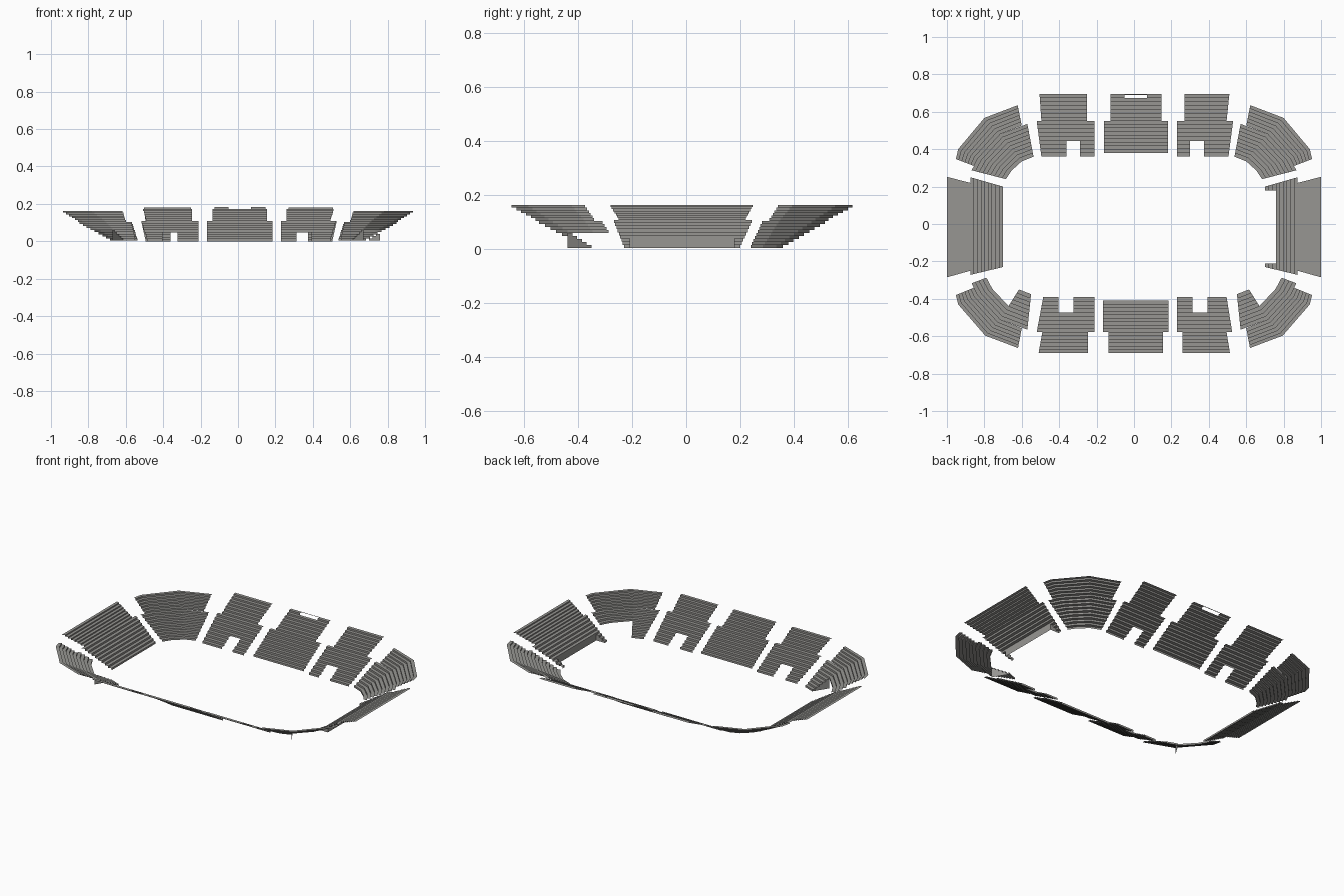
import bpy, bmesh
from mathutils import Vector

if "Cube" in bpy.data.objects:
    bpy.data.objects.remove(bpy.data.objects["Cube"])

grey = bpy.data.materials.new("concrete grey")
grey.diffuse_color = (0.31, 0.305, 0.29, 1)
grey.use_nodes = True
grey.node_tree.nodes["Principled BSDF"].inputs["Base Color"].default_value = grey.diffuse_color


def make_object(name, quads):
    """Sheet object from a list of four-corner faces."""
    bm = bmesh.new()
    for q in quads:
        bm.faces.new([bm.verts.new(p) for p in q])
    bmesh.ops.remove_doubles(bm, verts=bm.verts, dist=1e-5)
    mesh = bpy.data.meshes.new(name)
    bm.to_mesh(mesh)
    bm.free()
    mesh.materials.append(grey)
    ob = bpy.data.objects.new(name, mesh)
    bpy.context.collection.objects.link(ob)


def tier(inner, outer, rows, z0, z1, skip=lambda r, c: False):
    """Stepped rows (riser + tread) between an inner and an outer plan line."""
    def pt(c, r, k):
        a, b = Vector(inner[c]), Vector(outer[c])
        p = a.lerp(b, r / rows)
        return (p.x, p.y, z0 + (z1 - z0) * k / rows)
    quads = []
    for r in range(rows):
        for c in range(len(inner) - 1):
            if skip(r, c):
                continue
            d = c + 1
            quads.append([pt(c, r, r), pt(d, r, r), pt(d, r, r + 1), pt(c, r, r + 1)])
            quads.append([pt(c, r, r + 1), pt(d, r, r + 1), pt(d, r + 1, r + 1), pt(c, r + 1, r + 1)])
    return quads


def side_wall(a, b, rows, z0, z1):
    """Stepped wall that closes the side of a block of rows."""
    a, b = Vector(a), Vector(b)
    quads = []
    for r in range(rows):
        p, q = a.lerp(b, r / rows), a.lerp(b, (r + 1) / rows)
        z = z0 + (z1 - z0) * (r + 1) / rows
        quads.append([(p.x, p.y, z0), (q.x, q.y, z0), (q.x, q.y, z), (p.x, p.y, z)])
    return quads


def row(xs, y):
    return [(x, y) for x in xs]


def column(ys, x):
    return [(x, y) for y in ys]


Z_MID = 0.108


def notch(r, c):
    return r < 4 and c == 1


# north stands
make_object("north_centre_stand",
    tier(row([-0.16, 0.182], 0.38), row([-0.16, 0.182], 0.55), 9, 0, Z_MID)
    + tier(row([-0.125, -0.05, 0.07, 0.146], 0.55), row([-0.125, -0.05, 0.07, 0.146], 0.695),
           7, Z_MID, 0.183, lambda r, c: r == 6 and c == 1)
    + [[(-0.05, 0.69, 0.183), (0.07, 0.69, 0.183), (0.07, 0.695, 0.183), (-0.05, 0.695, 0.183)]])
make_object("north_left_stand",
    tier(row([-0.495, -0.36, -0.29, -0.21], 0.36), row([-0.52, -0.36, -0.29, -0.21], 0.55), 9, 0, Z_MID, notch)
    + tier(row([-0.495, -0.25], 0.55), row([-0.505, -0.25], 0.695), 7, Z_MID, 0.18))
make_object("north_right_stand",
    tier(row([0.23, 0.30, 0.375, 0.505], 0.36), row([0.23, 0.30, 0.375, 0.53], 0.55), 9, 0, Z_MID, notch)
    + tier(row([0.27, 0.495], 0.55), row([0.27, 0.51], 0.695), 7, Z_MID, 0.18))

# south stands
make_object("south_centre_stand",
    tier(row([-0.165, 0.185], -0.41), row([-0.165, 0.185], -0.578), 9, 0, Z_MID)
    + tier(row([-0.135, 0.155], -0.578), row([-0.135, 0.155], -0.69), 6, Z_MID, 0.173))
make_object("south_left_stand",
    tier(row([-0.485, -0.404, -0.323, -0.21], -0.39), row([-0.52, -0.404, -0.323, -0.21], -0.578), 9, 0, Z_MID, notch)
    + tier(row([-0.49, -0.245], -0.578), row([-0.51, -0.245], -0.69), 6, Z_MID, 0.173))
make_object("south_right_stand",
    tier(row([0.23, 0.313, 0.393, 0.495], -0.39), row([0.23, 0.313, 0.393, 0.525], -0.578), 9, 0, Z_MID, notch)
    + tier(row([0.26, 0.495], -0.578), row([0.26, 0.513], -0.69), 6, Z_MID, 0.173))

# west and east end stands; the east one has its middle front rows cut away
for name, s in (("west_end_stand", -1), ("east_end_stand", 1)):
    low_in, low_out = [-0.23, -0.21, 0.18, 0.20], [-0.272, -0.21, 0.18, 0.25]
    cut = (lambda r, c: r < 3 and c == 1) if s > 0 else (lambda r, c: False)
    quads = tier(column(low_in, s * 0.70), column(low_out, s * 0.875), 9, 0.004, Z_MID, cut)
    quads += tier(column([-0.25, 0.22], s * 0.875), column([-0.285, 0.252], s), 7, Z_MID, 0.163)
    if s > 0:
        x = 0.70 + 0.175 / 3
        quads.append([(x, -0.21, 0.004), (x, 0.18, 0.004), (x, 0.18, 0.039), (x, -0.21, 0.039)])
        for y in (-0.21, 0.18):
            quads += side_wall((0.70, y), (x, y), 3, 0.004, 0.039)
    make_object(name, quads)

# corner stands, described for +x and mirrored to -x
north_low = ([(0.537, 0.36), (0.60, 0.335), (0.655, 0.285), (0.685, 0.24)],
             [(0.57, 0.535), (0.715, 0.48), (0.835, 0.35), (0.868, 0.287)])
north_high = ([(0.60, 0.527), (0.715, 0.48), (0.835, 0.35), (0.855, 0.31)],
              [(0.622, 0.635), (0.80, 0.567), (0.94, 0.40), (0.952, 0.347)])
south_low = ([(0.55, -0.375), (0.615, -0.35), (0.66, -0.305), (0.69, -0.25)],
             [(0.57, -0.565), (0.715, -0.51), (0.835, -0.38), (0.868, -0.317)])
south_high = ([(0.60, -0.557), (0.715, -0.51), (0.835, -0.38), (0.855, -0.34)],
              [(0.62, -0.663), (0.795, -0.597), (0.94, -0.43), (0.952, -0.38)])


def flip(line, s):
    return [(s * x, y) for x, y in line]


for side, s in (("east", 1), ("west", -1)):
    make_object(f"north_{side}_corner_stand",
        tier(flip(north_low[0], s), flip(north_low[1], s), 9, 0.004, 0.104)
        + tier(flip(north_high[0], s), flip(north_high[1], s), 6, 0.104, 0.163))
    a, b = Vector(south_low[0][1]), Vector(south_low[1][1])
    e = a.lerp(b, 5 / 9)
    make_object(f"south_{side}_corner_stand",
        tier(flip(south_low[0], s), flip(south_low[1], s), 9, 0.004, 0.104, lambda r, c: r < 5 and c > 0)
        + tier(flip(south_high[0], s), flip(south_high[1], s), 6, 0.104, 0.163)
        + side_wall((s * a.x, a.y), (s * e.x, e.y), 5, 0.004, 0.06))
